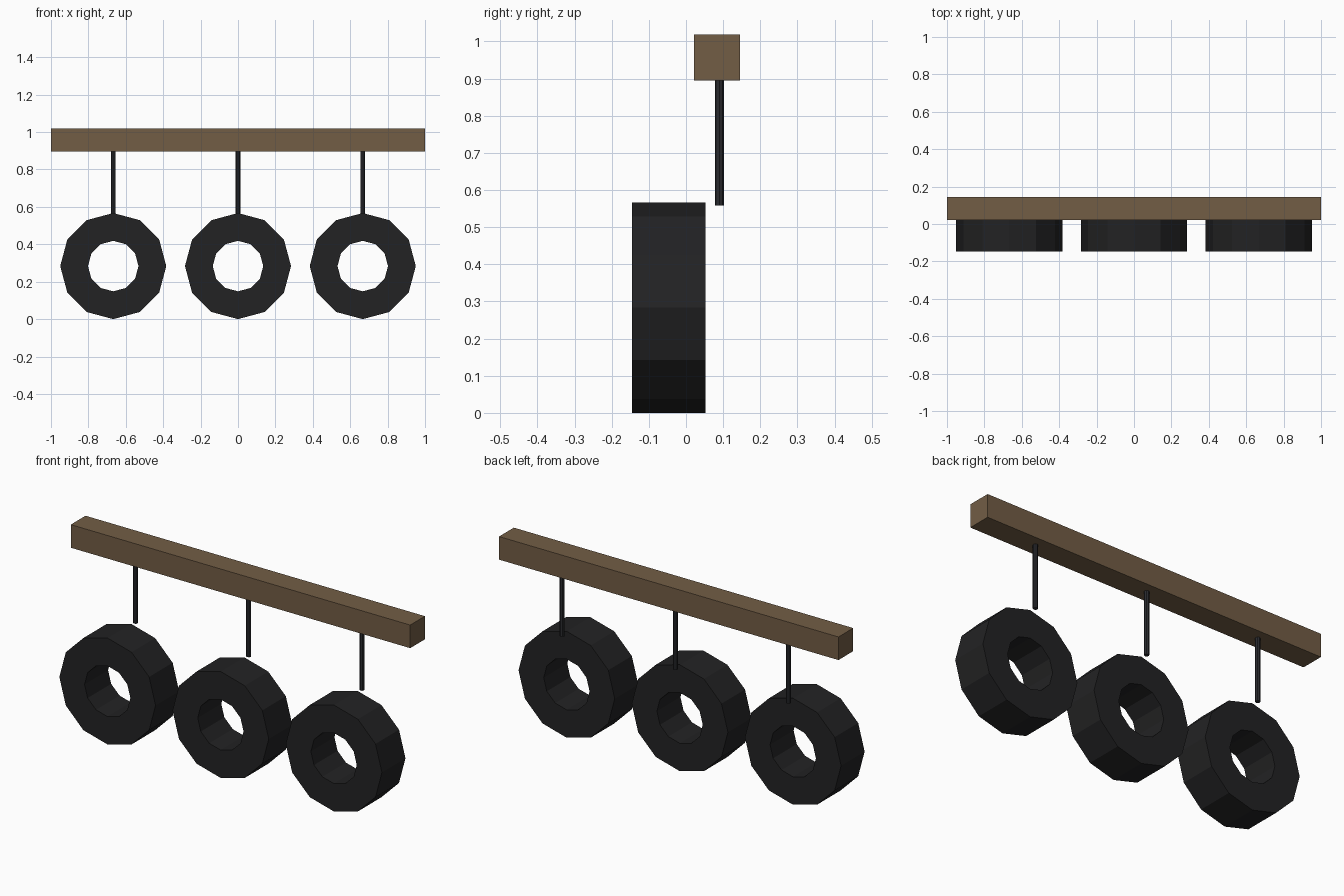
import bpy, bmesh, math

if "Cube" in bpy.data.objects:
    bpy.data.objects.remove(bpy.data.objects["Cube"])

def material(name, rgb):
    m = bpy.data.materials.new(name)
    m.diffuse_color = (*rgb, 1)
    m.use_nodes = True
    m.node_tree.nodes["Principled BSDF"].inputs["Base Color"].default_value = m.diffuse_color
    return m

WOOD = material("wood", (0.17, 0.11, 0.06))
RUBBER = material("rubber", (0.016, 0.016, 0.017))
METAL = material("dark_metal", (0.023, 0.024, 0.028))

def finish(name, bm, mat):
    bmesh.ops.recalc_face_normals(bm, faces=bm.faces)
    me = bpy.data.meshes.new(name)
    bm.to_mesh(me)
    bm.free()
    me.materials.append(mat)
    ob = bpy.data.objects.new(name, me)
    bpy.context.collection.objects.link(ob)
    return ob

def tyre(name, x, z, r_out, r_in, y0, y1, sides=12):
    # rectangular section swept round the y axis
    bm = bmesh.new()
    rings = []
    for i in range(sides):
        a = 2 * math.pi * i / sides
        c, s = math.cos(a), math.sin(a)
        rings.append([bm.verts.new((x + r * c, y, z + r * s))
                      for r, y in ((r_out, y0), (r_out, y1), (r_in, y1), (r_in, y0))])
    for i in range(sides):
        a, b = rings[i], rings[(i + 1) % sides]
        for k in range(4):
            n = (k + 1) % 4
            bm.faces.new((a[k], a[n], b[n], b[k]))
    return finish(name, bm, RUBBER)

def rod(name, x, y, z0, z1, radius):
    bm = bmesh.new()
    bmesh.ops.create_cone(bm, cap_ends=True, segments=8, radius1=radius,
                          radius2=radius, depth=z1 - z0)
    bmesh.ops.translate(bm, verts=bm.verts, vec=(x, y, (z0 + z1) / 2))
    return finish(name, bm, METAL)

# Wooden beam
bm = bmesh.new()
bmesh.ops.create_cube(bm, size=1)
bmesh.ops.scale(bm, verts=bm.verts, vec=(2.0, 0.124, 0.123))
bmesh.ops.translate(bm, verts=bm.verts, vec=(0, 0.083, 0.9565))
finish("beam", bm, WOOD)

# Three hanging tyres with their rods
for label, x in (("left", -0.667), ("middle", 0.0), ("right", 0.667)):
    tyre(f"tyre_{label}", x, 0.2835, 0.2835, 0.135, -0.146, 0.052)
    rod(f"hanger_rod_{label}", x, 0.09, 0.558, 0.896, 0.0125)
